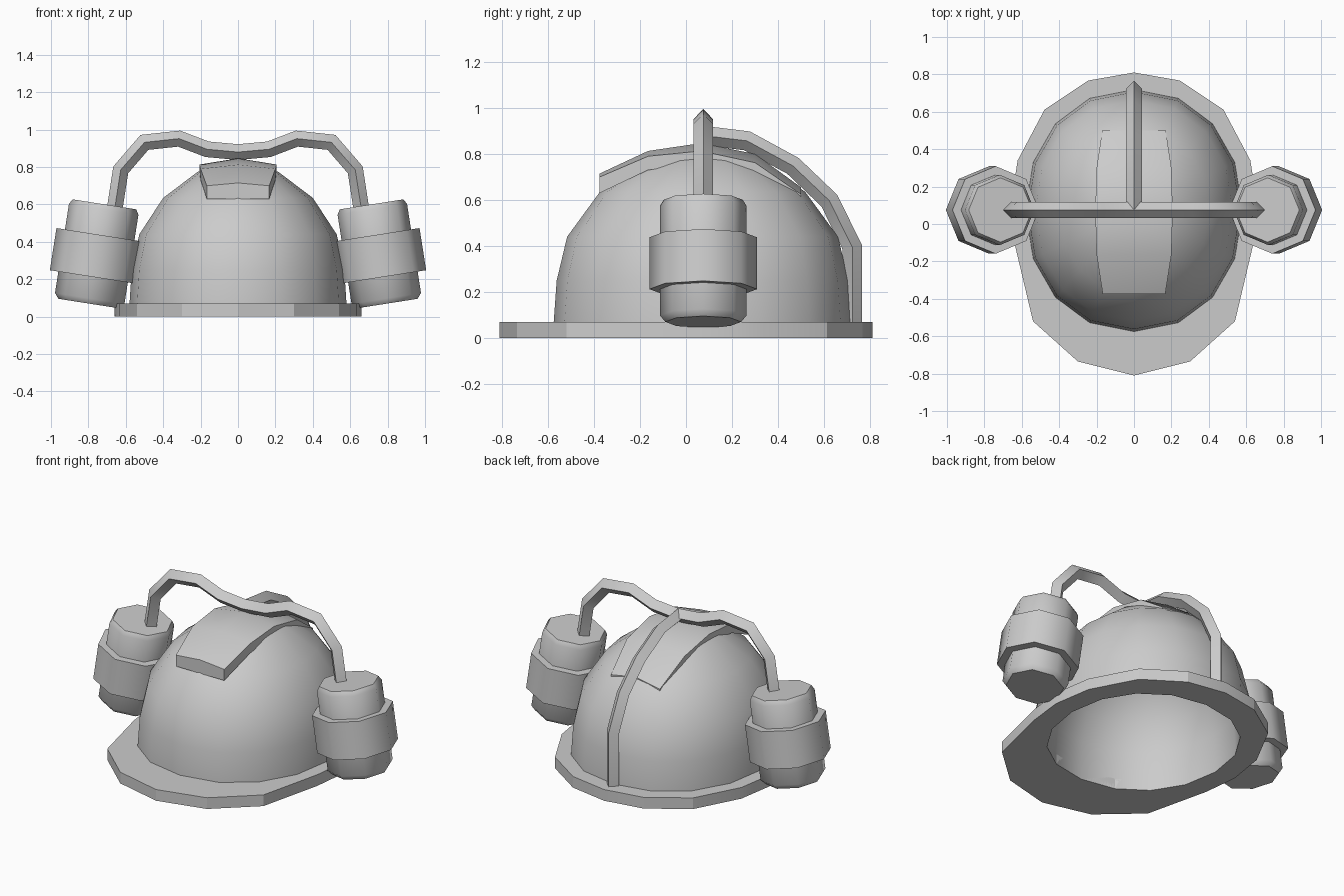
import bpy, bmesh, math
from mathutils import Vector, Matrix

if "Cube" in bpy.data.objects:
    bpy.data.objects.remove(bpy.data.objects["Cube"])


def loft(name, rings, closed=True, caps=(True, True), loop=False, smooth=50):
    """Skin a list of equal-length point rings into one object."""
    bm = bmesh.new()
    vs = [[bm.verts.new(p) for p in r] for r in rings]
    n = len(vs[0])
    pairs = list(zip(vs, vs[1:])) + ([(vs[-1], vs[0])] if loop else [])
    for a, b in pairs:
        for i in range(n if closed else n - 1):
            j = (i + 1) % n
            bm.faces.new((a[i], a[j], b[j], b[i]))
    if caps[0]:
        bm.faces.new(vs[0][::-1])
    if caps[1]:
        bm.faces.new(vs[-1])
    bmesh.ops.recalc_face_normals(bm, faces=bm.faces)
    me = bpy.data.meshes.new(name)
    bm.to_mesh(me)
    bm.free()
    ob = bpy.data.objects.new(name, me)
    bpy.context.collection.objects.link(ob)
    if smooth:
        bpy.ops.object.select_all(action='DESELECT')
        ob.select_set(True)
        bpy.context.view_layer.objects.active = ob
        bpy.ops.object.shade_smooth_by_angle(angle=math.radians(smooth))
    return ob


def oval(rx, ry, cy, z, n=16):
    """Slightly squared oval ring, starting at the front."""
    pts = []
    for i in range(n):
        a = 2 * math.pi * i / n
        s, c = math.sin(a), -math.cos(a)
        pts.append((rx * math.copysign(abs(s) ** 0.93, s),
                    cy + ry * math.copysign(abs(c) ** 0.96, c), z))
    return pts


# Dome: outer shell from rim to crown, and a smaller inner shell
PROFILE = [(0.0, 1.0), (0.07, 1.0), (0.25, 0.98), (0.44, 0.91),
           (0.635, 0.69), (0.775, 0.37), (0.81, 0.17), (0.82, 0.02)]
outer = [oval(0.58 * k, 0.647 * k, 0.072, z) for z, k in PROFILE]
inner = [oval(0.53 * k, 0.55 * k, 0.085, z * 0.93) for z, k in PROFILE]
loft("helmet_dome", inner[::-1] + outer)

# Brim: flat ring, wider at the front
half = [(0, -0.81), (0.30, -0.735), (0.54, -0.52), (0.635, -0.12), (0.66, 0.10),
        (0.622, 0.34), (0.478, 0.612), (0.245, 0.767), (0, 0.81)]
plan = half + [(-x, y) for x, y in half[-2:0:-1]]
edge = [[(x, y, z) for x, y in plan] for z in (0, 0.07)]
hole = [oval(0.53, 0.55, 0.085, z) for z in (0.07, 0.0)]
loft("brim", edge + hole, caps=(False, False), loop=True, smooth=20)

# Crest: raised panel that tapers into the dome at the back
# (y, half width, base z, edge top z, centre top z)
ROWS = [(-0.375, 0.167, 0.63, 0.70, 0.715), (-0.165, 0.20, 0.73, 0.79, 0.813),
        (0.065, 0.207, 0.76, 0.813, 0.847), (0.30, 0.20, 0.71, 0.762, 0.80),
        (0.50, 0.17, 0.57, 0.625, 0.655)]
loft("crest", [[(-w, y, b), (w, y, b), (w, y, e), (0, y, c), (-w, y, e)]
               for y, w, b, e, c in ROWS], smooth=35)

# Cans: octagonal bodies with a holder band, tilted inwards at the top
CAN = [(0, 0.165), (0.03, 0.188), (0.537, 0.188), (0.537, 0.188)]
BODY = [(0.0, 0.165), (0.028, 0.188), (0.51, 0.188), (0.537, 0.172)]
BAND = [(0.144, 0.18), (0.144, 0.234), (0.372, 0.234), (0.372, 0.18)]
for side, label in ((1, "right"), (-1, "left")):
    place = (Matrix.Translation((side * 0.797, 0.075, 0.07))
             @ Matrix.Rotation(-side * math.radians(8.9), 4, 'Y'))
    for part, prof in (("can", BODY), ("can_holder", BAND)):
        rings = [[place @ Vector((r * math.cos(i * math.pi / 4),
                                  r * math.sin(i * math.pi / 4), h))
                  for i in range(8)] for h, r in prof]
        loft(f"{part}_{label}", rings)


def tube(name, path, side, r=0.042):
    """Diamond-section tube along a planar path, mitred at the bends."""
    path, side = [Vector(p) for p in path], Vector(side)
    rings = []
    for i, p in enumerate(path):
        d0 = (p - path[max(i - 1, 0)]).normalized()
        d1 = (path[min(i + 1, len(path) - 1)] - p).normalized()
        t = (d0 + d1).normalized()
        miter = 1 / max(t.dot(d1 if d1.length else d0), 0.5)
        up = side.cross(t) * r * miter
        rings.append([p + up, p + side * r, p - up, p - side * r])
    return loft(name, rings, smooth=60)


# Drinking tubes: one across from can to can, one down the back
arc = [(0.665, 0.54), (0.627, 0.785), (0.50, 0.932), (0.315, 0.952), (0.165, 0.895)]
across = [(-x, z) for x, z in arc] + [(0, 0.88)] + arc[::-1]
tube("cross_tube", [(x, 0.075, z) for x, z in across], (0, 1, 0))
back = [(0.075, 0.88), (0.265, 0.857), (0.465, 0.748), (0.623, 0.597),
        (0.723, 0.394), (0.723, 0.05)]
tube("back_tube", [(0, y, z) for y, z in back], (1, 0, 0))
